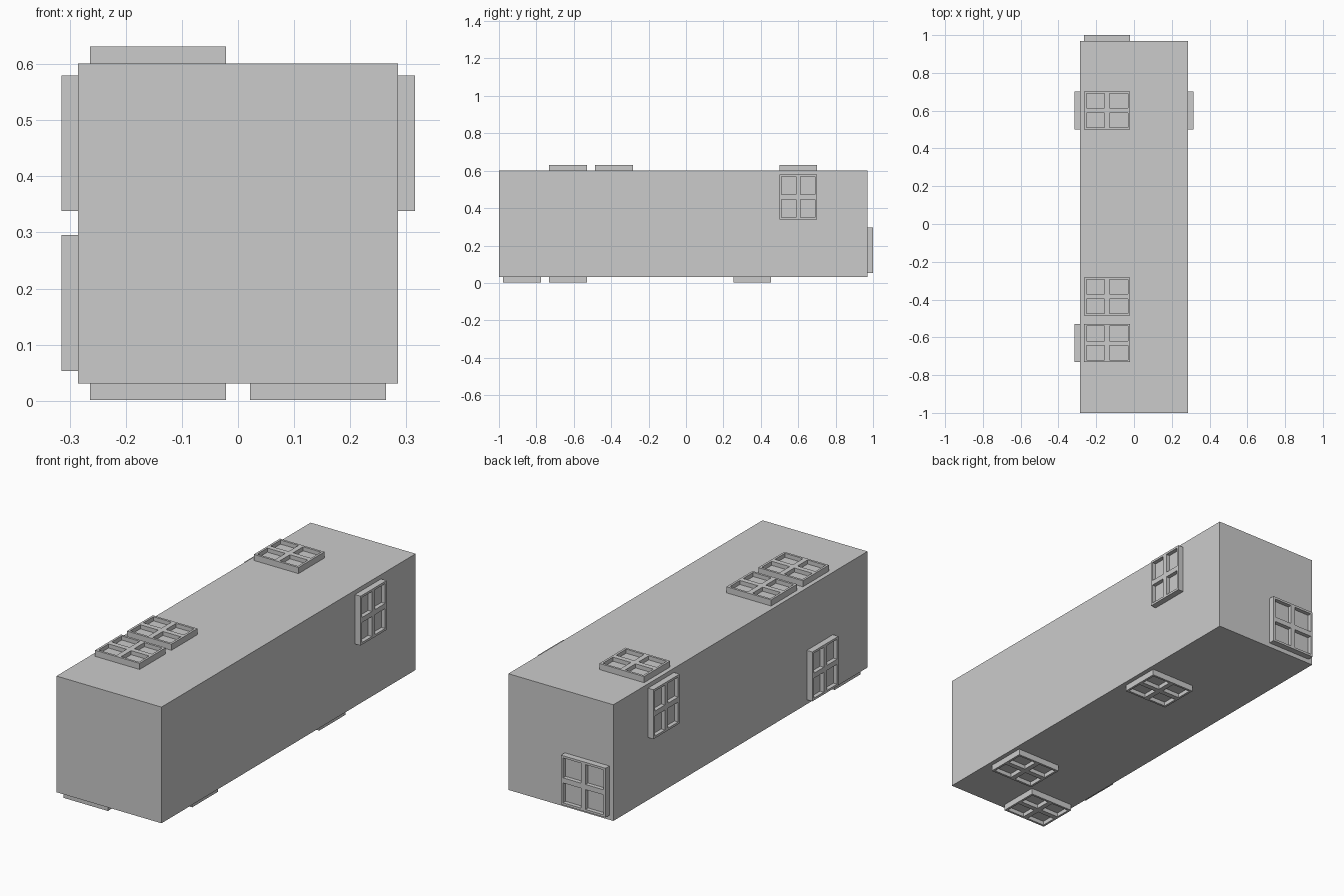
import bpy, bmesh
from mathutils import Matrix, Vector

if "Cube" in bpy.data.objects:
    bpy.data.objects.remove(bpy.data.objects["Cube"])

HX, Y0, Y1, Z0, Z1 = 0.285, -1.0, 0.97, 0.031, 0.601
THICK, RECESS, BORDER, BAR, SINK = 0.03, 0.02, 0.011, 0.025, 0.005
CELL = (Y1 - Y0) / 8


def finish(bm, name, matrix=None):
    bmesh.ops.recalc_face_normals(bm, faces=bm.faces)
    me = bpy.data.meshes.new(name)
    bm.to_mesh(me)
    bm.free()
    ob = bpy.data.objects.new(name, me)
    bpy.context.collection.objects.link(ob)
    if matrix:
        ob.matrix_world = matrix
    return ob


def steps(size):
    h = size / 2
    return [-h, -h + BORDER, -BAR / 2, BAR / 2, h - BORDER, h]


def window(name, center, u, v, w, h):
    """Four-pane window lying on a wall; u, v span the wall, u x v points out."""
    bm = bmesh.new()
    grid = [[bm.verts.new((x, y, THICK)) for y in steps(h)] for x in steps(w)]
    panes = []
    for i in range(5):
        for j in range(5):
            f = bm.faces.new((grid[i][j], grid[i + 1][j],
                              grid[i + 1][j + 1], grid[i][j + 1]))
            if i in (1, 3) and j in (1, 3):
                panes.append(f)
    # outer rim and closed back
    rim = [e for e in bm.edges if e.is_boundary]
    new = bmesh.ops.extrude_edge_only(bm, edges=rim)["geom"]
    for p in new:
        if isinstance(p, bmesh.types.BMVert):
            p.co.z = -SINK
    bmesh.ops.holes_fill(bm, edges=[e for e in bm.edges if e.is_boundary], sides=0)
    # recessed panes
    for f in panes:
        r = bmesh.ops.extrude_discrete_faces(bm, faces=[f])
        for p in r["faces"][0].verts:
            p.co.z -= RECESS
    u, v = Vector(u), Vector(v)
    m = Matrix((u, v, u.cross(v))).transposed().to_4x4()
    finish(bm, name, Matrix.Translation(center) @ m)


def row(k):
    return Y0 + CELL * (k + 0.5)


# main block
bm = bmesh.new()
bmesh.ops.create_cube(bm, size=1)
for p in bm.verts:
    p.co = (p.co.x * 2 * HX, p.co.y * (Y1 - Y0) + (Y0 + Y1) / 2,
            p.co.z * (Z1 - Z0) + (Z0 + Z1) / 2)
finish(bm, "main_block")

L, S = 0.242, 0.202       # window size across the block / along it
X, LOW, HIGH = 0.1425, 0.174, 0.459

# top windows
for k in (1, 2, 6):
    window(f"top_window_{k}", (-X, row(k), Z1), (1, 0, 0), (0, 1, 0), L, S)
# bottom windows
for x, k in ((-X, 0), (X, 1), (X, 5)):
    window(f"bottom_window_{k}", (x, row(k), Z0), (-1, 0, 0), (0, 1, 0), L, S)
# side windows
window("right_window", (HX, row(6), HIGH), (0, 1, 0), (0, 0, 1), S, L)
for z, k in ((LOW, 1), (HIGH, 6)):
    window(f"left_window_{k}", (-HX, row(k), z), (0, -1, 0), (0, 0, 1), S, L)
# back window
window("back_window", (-X, Y1, LOW), (-1, 0, 0), (0, 0, 1), L, L)
